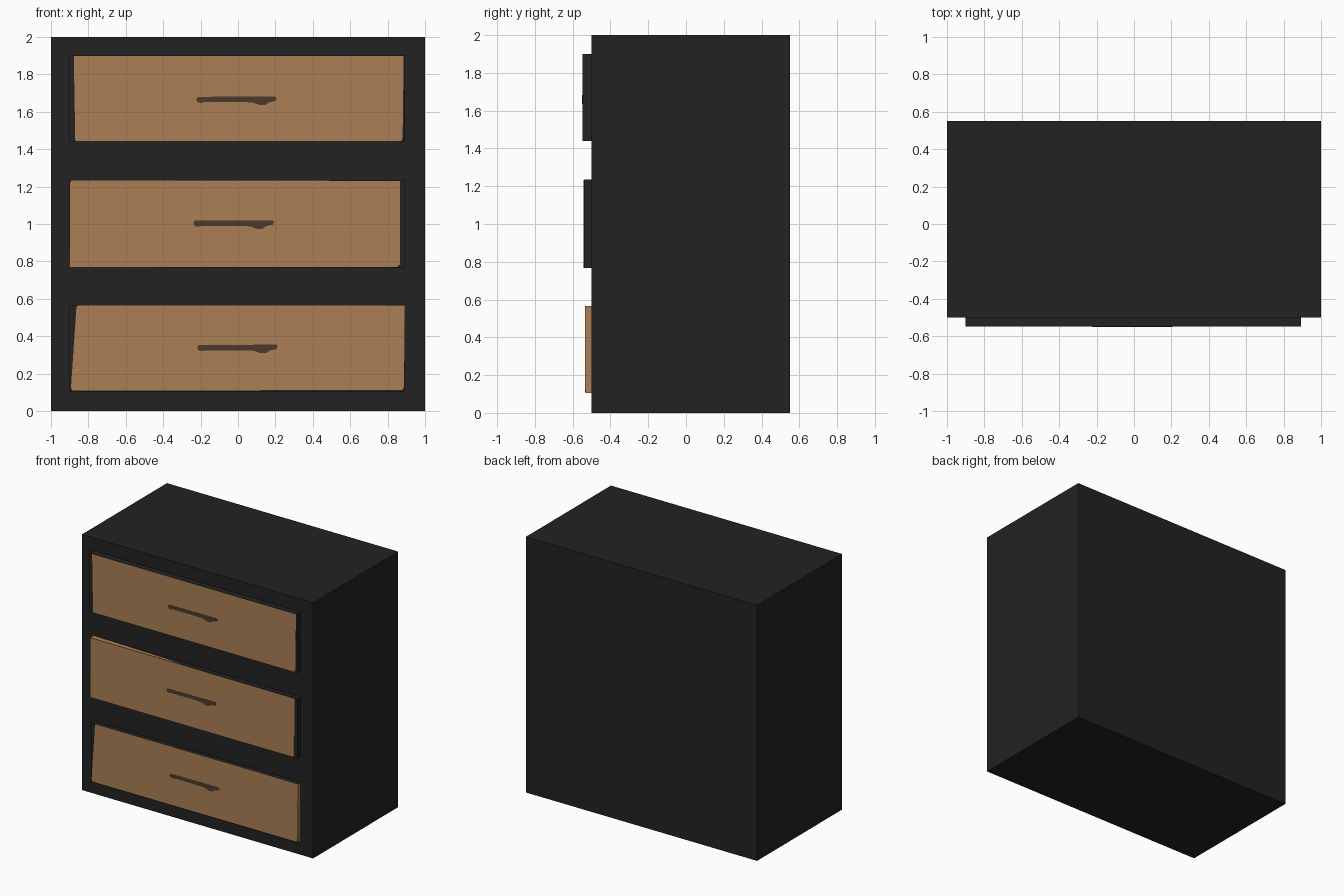
import bpy, bmesh

if "Cube" in bpy.data.objects:
    bpy.data.objects.remove(bpy.data.objects["Cube"])


def material(name, rgb):
    m = bpy.data.materials.new(name)
    m.diffuse_color = (*rgb, 1)
    m.use_nodes = True
    m.node_tree.nodes["Principled BSDF"].inputs["Base Color"].default_value = m.diffuse_color
    return m


BLACK = material("charcoal black", (0.0160, 0.0160, 0.0160))
TAN = material("tan wood", (0.407, 0.212, 0.093))
BROWN = material("dark brown", (0.070, 0.042, 0.025))


def prism(name, outline, y_front, y_back, *mats):
    """Extrude an outline in x, z from y_front to y_back."""
    bm = bmesh.new()
    face = bm.faces.new([bm.verts.new((x, y_front, z)) for x, z in outline])
    ext = bmesh.ops.extrude_face_region(bm, geom=[face])["geom"]
    verts = [g for g in ext if isinstance(g, bmesh.types.BMVert)]
    bmesh.ops.translate(bm, verts=verts, vec=(0, y_back - y_front, 0))
    bmesh.ops.recalc_face_normals(bm, faces=bm.faces)
    # a second material goes on the right-hand side face
    if len(mats) > 1:
        for f in bm.faces:
            f.material_index = int(f.normal.x > 0.9)
    mesh = bpy.data.meshes.new(name)
    bm.to_mesh(mesh)
    bm.free()
    for m in mats:
        mesh.materials.append(m)
    obj = bpy.data.objects.new(name, mesh)
    bpy.context.collection.objects.link(obj)
    return obj


def rect(x0, x1, z0, z1):
    return [(x0, z0), (x1, z0), (x1, z1), (x0, z1)]


# handle silhouette: a flat bar with a drooping right end
HANDLE = [(-0.215, 0.018), (0.2, 0.02), (0.207, 0.012), (0.2, -0.004),
          (0.165, -0.012), (0.145, -0.026), (0.115, -0.026), (0.08, -0.013),
          (0.04, -0.01), (-0.18, -0.01), (-0.2, -0.015), (-0.217, -0.01),
          (-0.224, 0.006)]

# cabinet body
prism("cabinet_body", rect(-1, 1, 0, 2), -0.5, 0.55, BLACK)

# drawers: name, front y, z range, tan panel outline, handle centre, box materials
DRAWERS = [
    ("top", -0.55, 1.44, 1.90,
     [(-0.87, 1.442), (0.872, 1.442), (0.88, 1.46), (0.886, 1.898), (-0.878, 1.898)],
     (0.0, 1.662), (BLACK,)),
    ("middle", -0.543, 0.768, 1.235,
     [(-0.9, 0.768), (0.85, 0.771), (0.866, 0.785), (0.867, 1.23), (-0.36, 1.234),
      (-0.89, 1.234), (-0.898, 1.22)],
     (-0.015, 1.0), (BLACK,)),
    ("bottom", -0.535, 0.105, 0.567,
     [(-0.885, 0.11), (0.88, 0.112), (0.887, 0.13), (0.893, 0.565), (0.55, 0.567),
      (-0.855, 0.567), (-0.864, 0.555), (-0.893, 0.125)],
     (0.005, 0.335), (BLACK, TAN)),
]
for name, y, z0, z1, panel, (hx, hz), mats in DRAWERS:
    prism(name + "_drawer", rect(-0.9, 0.893, z0, z1), y + 0.002, -0.48, *mats)
    prism(name + "_drawer_panel", panel, y + 0.001, y + 0.004, TAN)
    prism(name + "_drawer_handle", [(x + hx, z + hz) for x, z in HANDLE],
          y, y + 0.003, BROWN)

# tan strip painted on the left part of the middle drawer's top
bm = bmesh.new()
bm.faces.new([bm.verts.new(v) for v in
              ((-0.9, -0.54, 1.2355), (-0.1, -0.54, 1.2355),
               (-0.25, -0.525, 1.2355), (-0.9, -0.5, 1.2355))])
strip_mesh = bpy.data.meshes.new("middle_drawer_top_strip")
bm.to_mesh(strip_mesh)
bm.free()
strip_mesh.materials.append(TAN)
bpy.context.collection.objects.link(
    bpy.data.objects.new("middle_drawer_top_strip", strip_mesh))
